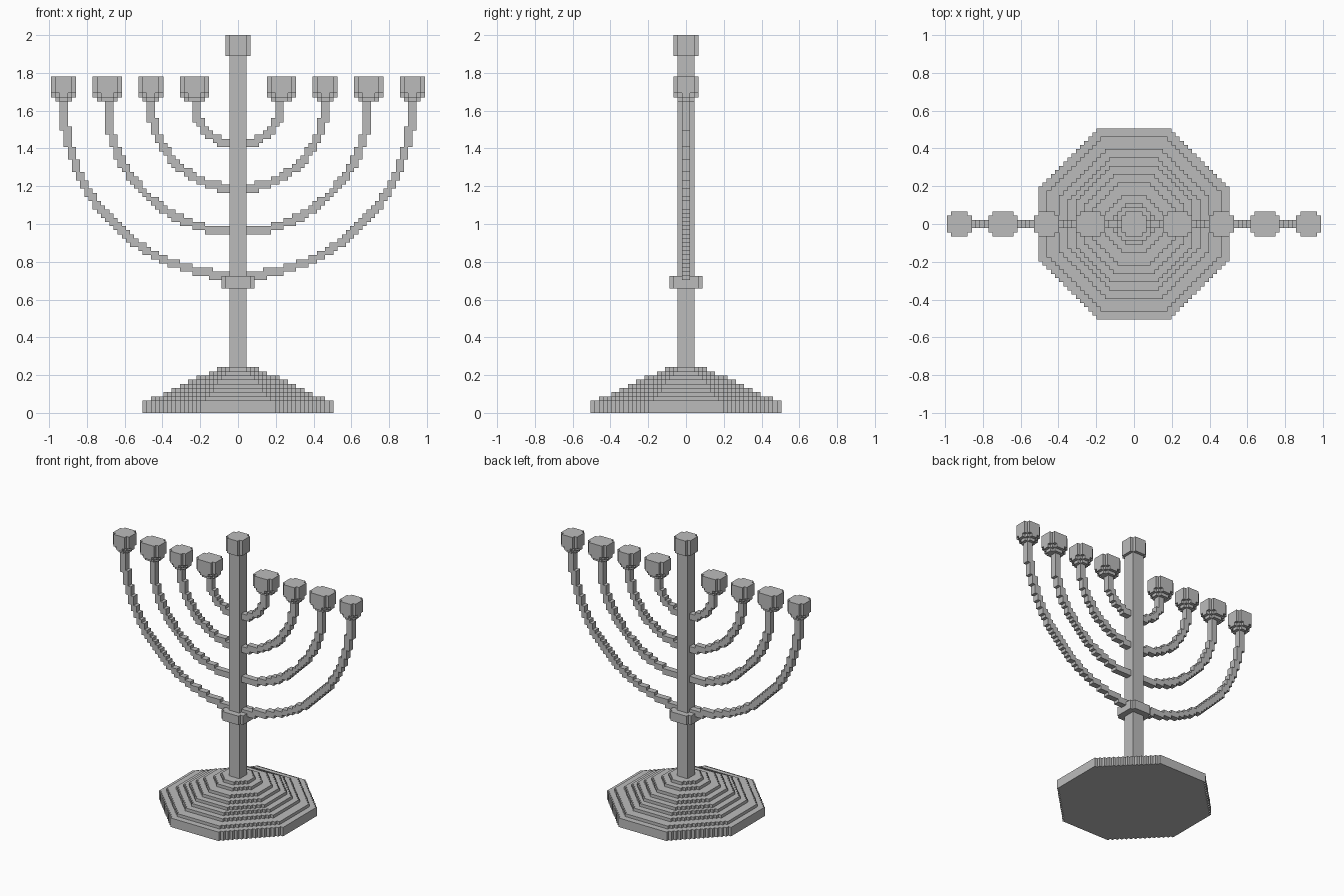
import bpy
import bmesh
import math

cube = bpy.data.objects.get("Cube")
if cube:
    bpy.data.objects.remove(cube)

U = 2 / 91          # size of one block; all sizes below are in blocks
ARM_CENTRE = 75     # height of the arms' common centre

metal = bpy.data.materials.new("grey_metal")
metal.use_nodes = True
grey = (0.5, 0.5, 0.5, 1)
metal.diffuse_color = grey
metal.node_tree.nodes["Principled BSDF"].inputs["Base Color"].default_value = grey


def finish(name, bm):
    bmesh.ops.scale(bm, vec=(U, U, U), verts=bm.verts)
    bmesh.ops.recalc_face_normals(bm, faces=bm.faces)
    mesh = bpy.data.meshes.new(name)
    bm.to_mesh(mesh)
    bm.free()
    mesh.materials.append(metal)
    obj = bpy.data.objects.new(name, mesh)
    bpy.context.collection.objects.link(obj)
    return obj


def extrude(bm, faces, vec):
    new = bmesh.ops.extrude_face_region(bm, geom=faces, use_keep_orig=True)["geom"]
    bmesh.ops.translate(bm, vec=vec, verts=[v for v in new if isinstance(v, bmesh.types.BMVert)])


def stepped_outline(width, depth, cut):
    """Rectangle whose corners are cut by a staircase of single blocks."""
    a, b = width / 2, depth / 2
    corner = [(a, b - cut)]
    for k in range(cut):
        corner += [(a - k - 1, b - cut + k), (a - k - 1, b - cut + k + 1)]
    back = [(-x, y) for x, y in reversed(corner)]
    half = corner + back
    return half + [(-x, -y) for x, y in half]


def add_layer(bm, width, depth, cut, z0, z1, cx=0):
    verts = [bm.verts.new((cx + x, y, z0)) for x, y in stepped_outline(width, depth, cut)]
    extrude(bm, [bm.faces.new(verts)], (0, 0, z1 - z0))


def stacked(name, layers, cx=0):
    bm = bmesh.new()
    for layer in layers:
        add_layer(bm, *layer, cx)
    return finish(name, bm)


# Stepped octagonal foot
halves = [23, 21, 18, 16, 14, 12, 10, 7, 5]
foot = []
for i, h in enumerate(halves):
    z1 = 3 + i
    foot.append((2 * h, 2 * h, round(h * 0.6), 0 if i == 0 else z1 - 1, z1))
stacked("foot", foot)

# Square stem, collar and top cup
stacked("stem", [(4, 4, 0, 11, 86)])
stacked("collar", [(8, 8, 1, 30, 33)])
stacked("top_cup", [(6, 6, 1, 86, 91)])


# Curved arms: blocks of a half ring, two blocks deep
def arm_pair(name, radius):
    bm = bmesh.new()
    reach = math.ceil(radius) + 1
    for i in range(-reach, reach):
        for j in range(-reach, 0):
            x, z = i + 0.5, j + 0.5
            if abs(x) > 1 and radius - 1 <= math.hypot(x, z) <= radius + 1:
                bm.faces.new([bm.verts.new((i + p, -1, ARM_CENTRE + j + q))
                              for p, q in ((0, 0), (1, 0), (1, 1), (0, 1))])
    bmesh.ops.remove_doubles(bm, verts=bm.verts, dist=0.01)
    extrude(bm, list(bm.faces), (0, 2, 0))
    finish(name, bm)


for n, radius in enumerate((10.5, 21, 31.5, 42), 1):
    arm_pair(f"arm_pair_{n}", radius)
    # Cups on odd half-block centres are one block wider
    w = 6 if radius == int(radius) else 7
    for side, sign in (("left", 1), ("right", -1)):
        stacked(f"cup_{n}_{side}",
                [(w - 2, 4, 1, 75, 76), (w, 6, 2, 76, 77), (w, 6, 1, 77, 81)],
                sign * radius)
